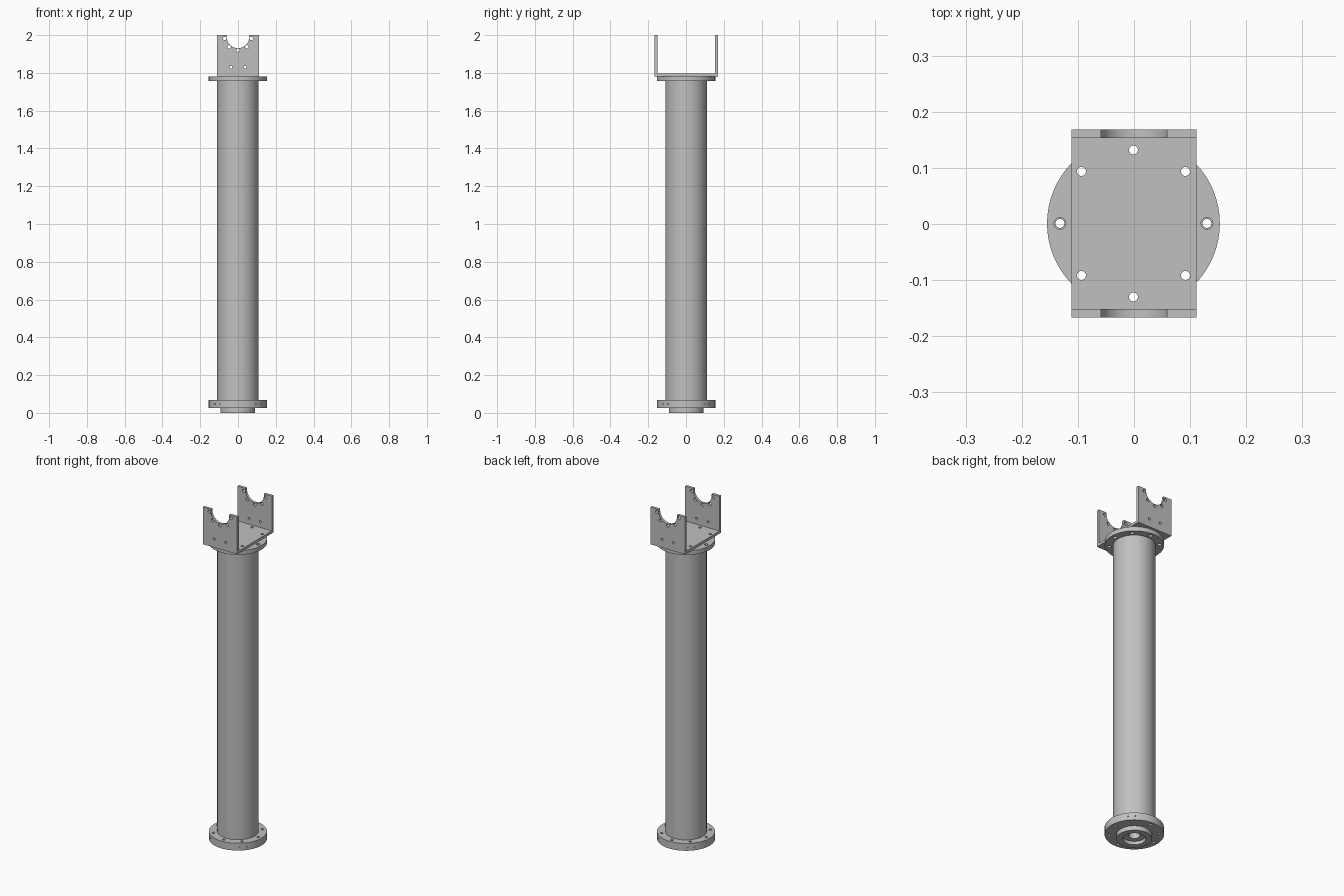
import bpy, bmesh
from math import sin, cos, pi, radians
from mathutils import Matrix, Vector

cube = bpy.data.objects.get("Cube")
if cube:
    bpy.data.objects.remove(cube, do_unlink=True)

steel = bpy.data.materials.new("grey_steel")
steel.use_nodes = True
GREY = (0.53, 0.53, 0.53, 1)
steel.diffuse_color = GREY
steel.node_tree.nodes["Principled BSDF"].inputs["Base Color"].default_value = GREY

CENTRE = Vector((-0.001, 0.001, 0))
BOLT_CIRCLE = 0.131


def make_object(name, bm):
    bmesh.ops.recalc_face_normals(bm, faces=bm.faces)
    mesh = bpy.data.meshes.new(name)
    bm.to_mesh(mesh)
    bm.free()
    mesh.materials.append(steel)
    obj = bpy.data.objects.new(name, mesh)
    bpy.context.collection.objects.link(obj)
    return obj


def lathe(name, profile, steps=64):
    """Closed (radius, z) profile swept round the column axis."""
    bm = bmesh.new()
    rings = [[bm.verts.new((r * cos(2 * pi * i / steps), r * sin(2 * pi * i / steps), z))
              for i in range(steps)] for r, z in profile]
    for k, ring in enumerate(rings):
        nxt = rings[(k + 1) % len(rings)]
        for i in range(steps):
            j = (i + 1) % steps
            bm.faces.new((ring[i], ring[j], nxt[j], nxt[i]))
    bmesh.ops.translate(bm, verts=bm.verts, vec=CENTRE)
    return make_object(name, bm)


def drill(obj, holes):
    """Cut round holes, each given as (position, axis, radius, length)."""
    bm = bmesh.new()
    for pos, axis, radius, length in holes:
        turn = Vector(axis).to_track_quat('Z', 'Y').to_matrix().to_4x4()
        bmesh.ops.create_cone(bm, cap_ends=True, segments=48 if radius > 0.03 else 20,
                              radius1=radius, radius2=radius, depth=length,
                              matrix=Matrix.Translation(pos) @ turn)
    cutter = make_object("hole_cutter", bm)
    cutter.hide_render = True
    mod = obj.modifiers.new("holes", 'BOOLEAN')
    mod.operation, mod.solver, mod.object = 'DIFFERENCE', 'EXACT', cutter
    bpy.context.view_layer.objects.active = obj
    bpy.ops.object.modifier_apply(modifier=mod.name)
    bpy.data.objects.remove(cutter, do_unlink=True)


def bolt_holes(z, radius, length):
    return [(CENTRE + Vector((BOLT_CIRCLE * cos(k * pi / 4), BOLT_CIRCLE * sin(k * pi / 4), z)),
             (0, 0, 1), radius, length) for k in range(8)]


# Hollow column tube
tube = lathe("column_tube", [(0.11, 0.069), (0.11, 1.757), (0.1, 1.757), (0.1, 0.069)])

# Base flange with a stepped bore in its locating boss
base = lathe("base_flange", [(0.154, 0.026), (0.154, 0.069), (0.03, 0.069), (0.03, 0.02),
                             (0.06, 0.02), (0.06, 0), (0.092, 0), (0.092, 0.026)])
screws = []
for k in range(4):
    for side in (-7, 7):
        a = radians(45 + 90 * k + side)
        axis = Vector((cos(a), sin(a), 0))
        screws.append((CENTRE + axis * 0.154 + Vector((0, 0, 0.047)), axis, 0.004, 0.012))
drill(base, bolt_holes(0.047, 0.008, 0.2) + screws)

# Top flange
top = lathe("top_flange", [(0.154, 1.757), (0.154, 1.782), (0.06, 1.782), (0.06, 1.757)])
drill(top, bolt_holes(1.77, 0.0105, 0.2))

# U-shaped bracket: a folded profile extruded across x
W, Y, T, LOW, HIGH = 0.1115, 0.1675, 0.015, 1.782, 2.0
outline = [(-Y, LOW), (Y, LOW), (Y, HIGH), (Y - T, HIGH), (Y - T, LOW + T),
           (T - Y, LOW + T), (T - Y, HIGH), (-Y, HIGH)]
bm = bmesh.new()
face = bm.faces.new([bm.verts.new((-W, y + 0.001, z)) for y, z in outline])
swept = bmesh.ops.extrude_face_region(bm, geom=[face])["geom"]
bmesh.ops.translate(bm, vec=(2 * W, 0, 0),
                    verts=[v for v in swept if isinstance(v, bmesh.types.BMVert)])
bracket = make_object("u_bracket", bm)

# Semicircular saddle, its ring of holes and the two lower holes in both cheeks
AXIS_Z = 1.991
saddle = [(Vector((0, 0, AXIS_Z)), (0, 1, 0), 0.06, 1)]
for k in range(5):
    a = radians(187 + k * 41.5)
    saddle.append((Vector((0.071 * cos(a), 0, AXIS_Z + 0.071 * sin(a))), (0, 1, 0), 0.009, 1))
for x in (-0.037, 0.037):
    saddle.append((Vector((x, 0, 1.83)), (0, 1, 0), 0.007, 1))
plate_holes = [h for h in bolt_holes(1.79, 0.008, 0.1) if abs(h[0].x) < W]
drill(bracket, saddle)
drill(bracket, plate_holes)

# Smooth the round walls and keep the machined edges sharp
bpy.ops.object.select_all(action='DESELECT')
for obj in (tube, base, top, bracket):
    obj.select_set(True)
bpy.context.view_layer.objects.active = tube
bpy.ops.object.shade_smooth_by_angle(angle=radians(30))
